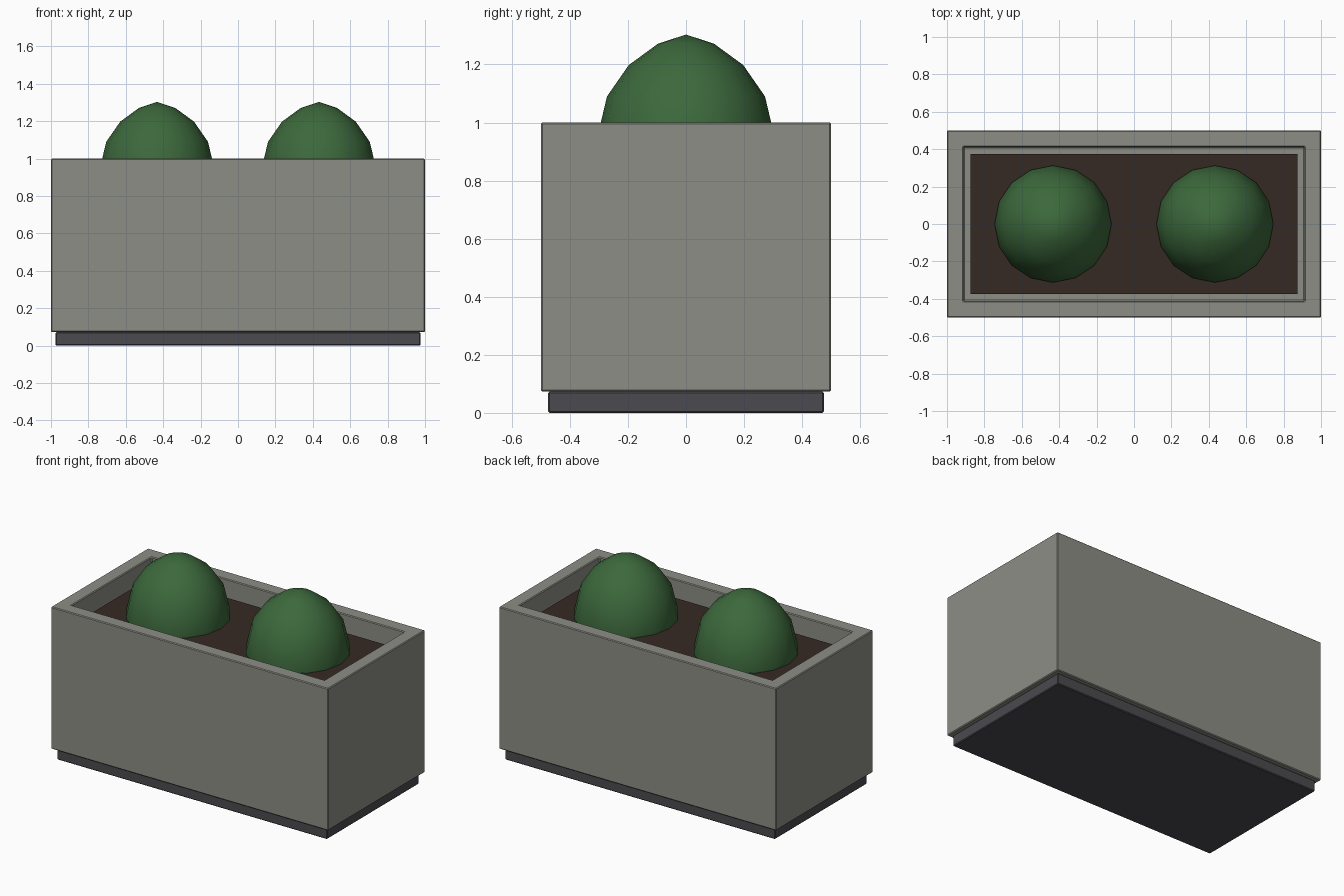
import bpy, bmesh, math
from mathutils import Matrix

if "Cube" in bpy.data.objects:
    bpy.data.objects.remove(bpy.data.objects["Cube"])


def material(name, rgb):
    m = bpy.data.materials.new(name)
    m.diffuse_color = (*rgb, 1)
    m.use_nodes = True
    m.node_tree.nodes["Principled BSDF"].inputs["Base Color"].default_value = m.diffuse_color
    return m


STONE = material("stone", (0.27, 0.27, 0.24))
PLINTH = material("dark_plinth", (0.07, 0.07, 0.08))
SOIL = material("soil", (0.036, 0.022, 0.017))
LEAF = material("leaf", (0.045, 0.14, 0.045))


def finish(bm, name, mat):
    bmesh.ops.recalc_face_normals(bm, faces=bm.faces)
    me = bpy.data.meshes.new(name)
    bm.to_mesh(me)
    bm.free()
    me.materials.append(mat)
    ob = bpy.data.objects.new(name, me)
    bpy.context.collection.objects.link(ob)
    return ob


def box_mesh(sx, sy, z0, z1):
    bm = bmesh.new()
    bmesh.ops.create_cube(bm, size=1, matrix=Matrix.Translation((0, 0, (z0 + z1) / 2))
                          @ Matrix.Diagonal((sx, sy, z1 - z0, 1)))
    return bm


def bevel(ob, width=0.005):
    mod = ob.modifiers.new("edge_bevel", 'BEVEL')
    mod.width = width
    mod.segments = 1


# Planter trough: the top is inset to a rim, then pushed down to a recess
bm = box_mesh(2, 1, 0.073, 1)
bm.normal_update()
top = max(bm.faces, key=lambda f: f.calc_center_median().z)
bmesh.ops.inset_region(bm, faces=[top], thickness=0.125)
well = bmesh.ops.extrude_face_region(bm, geom=[top])
bmesh.ops.translate(bm, vec=(0, 0, -0.2),
                    verts=[v for v in well["geom"] if isinstance(v, bmesh.types.BMVert)])
if top.is_valid:
    bmesh.ops.delete(bm, geom=[top], context='FACES_ONLY')
bevel(finish(bm, "planter_box", STONE))

# Recessed plinth
bevel(finish(box_mesh(1.95, 0.95, 0, 0.073), "plinth", PLINTH))

# Soil filling the recess
finish(box_mesh(1.75, 0.75, 0.8, 0.9), "soil", SOIL)


# Rounded bushes, a 16-sided revolved dome rooted in the soil
def bush(name, x):
    profile = [(0, 1.303), (0.097, 1.271), (0.197, 1.198), (0.272, 1.09),
               (0.3125, 0.92), (0.305, 0.87)]
    bm = bmesh.new()
    verts = [bm.verts.new((r + x, 0, z)) for r, z in profile]
    edges = [bm.edges.new(p) for p in zip(verts, verts[1:])]
    bmesh.ops.spin(bm, geom=verts + edges, cent=(x, 0, 0), axis=(0, 0, 1),
                   angle=math.tau, steps=16)
    bmesh.ops.remove_doubles(bm, verts=bm.verts, dist=0.0005)
    rim = [e for e in bm.edges if e.is_boundary]
    bmesh.ops.holes_fill(bm, edges=rim, sides=0)
    for f in bm.faces:
        f.smooth = len(f.verts) < 5
    finish(bm, name, LEAF)


bush("bush_left", -0.4325)
bush("bush_right", 0.4325)
